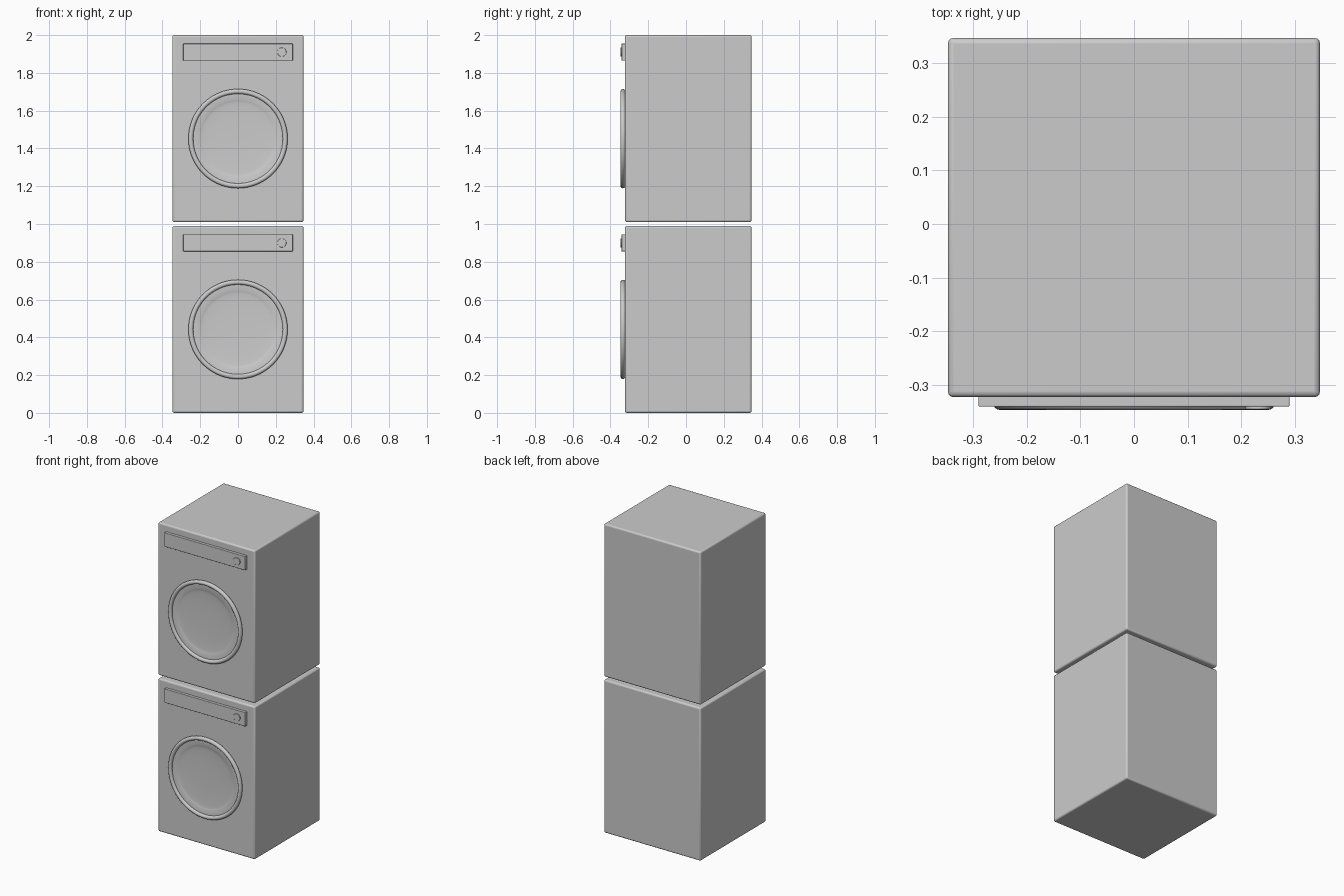
import bpy
import math

if "Cube" in bpy.data.objects:
    bpy.data.objects.remove(bpy.data.objects["Cube"])

FRONT = -0.323  # y of the cabinet front face


def finish(obj, name, bevel=0.0, segments=3):
    obj.name = name
    if bevel:
        mod = obj.modifiers.new("Bevel", "BEVEL")
        mod.width = bevel
        mod.segments = segments
    bpy.ops.object.shade_smooth_by_angle(angle=math.radians(35))
    return obj


def box(name, x, y, z, bevel, segments=3):
    bpy.ops.mesh.primitive_cube_add(
        size=1, location=(sum(x) / 2, sum(y) / 2, sum(z) / 2))
    obj = bpy.context.object
    obj.scale = (x[1] - x[0], y[1] - y[0], z[1] - z[0])
    bpy.ops.object.transform_apply(location=False, rotation=False, scale=True)
    return finish(obj, name, bevel, segments)


def lathe(name, profile, z, steps=64):
    """Spin (radius, y) points about the y axis; radius 0 closes the centre."""
    verts, faces, rings = [], [], []
    for r, y in profile:
        n = 1 if r == 0 else steps
        rings.append([len(verts) + i for i in range(n)])
        for i in range(n):
            a = 2 * math.pi * i / steps
            verts.append((r * math.cos(a), y, r * math.sin(a)))
    for a, b in zip(rings, rings[1:]):
        for i in range(steps):
            j = (i + 1) % steps
            if len(b) == 1:
                faces.append((a[i], a[j], b[0]))
            else:
                faces.append((a[i], a[j], b[j], b[i]))
    mesh = bpy.data.meshes.new(name)
    mesh.from_pydata(verts, [], faces)
    obj = bpy.data.objects.new(name, mesh)
    bpy.context.collection.objects.link(obj)
    obj.location.z = z
    bpy.ops.object.select_all(action="DESELECT")
    obj.select_set(True)
    bpy.context.view_layer.objects.active = obj
    return finish(obj, name)


def machine(prefix, z):
    # Cabinet with softened edges
    box(prefix + "_cabinet", (-0.347, 0.347), (FRONT, 0.347), (z, z + 0.99), 0.01)

    # Raised control panel and round dial
    box(prefix + "_control_panel", (-0.29, 0.29), (-0.341, FRONT + 0.004),
        (z + 0.855, z + 0.945), 0.002, 2)
    bpy.ops.mesh.primitive_cylinder_add(
        vertices=40, radius=0.024, depth=0.01,
        location=(0.232, -0.341, z + 0.9), rotation=(math.pi / 2, 0, 0))
    finish(bpy.context.object, prefix + "_dial", 0.001, 1)

    # Rounded door ring
    bpy.ops.mesh.primitive_torus_add(
        major_segments=72, minor_segments=16, major_radius=0.25,
        minor_radius=0.013, location=(0, -0.334, z + 0.442),
        rotation=(math.pi / 2, 0, 0))
    finish(bpy.context.object, prefix + "_door_ring")

    # Shallow dished door glass
    dish = [(0.205 * math.cos(t), -0.334 + 0.008 * math.sin(t))
            for t in [math.pi / 2 * i / 8 for i in range(8)]]
    lathe(prefix + "_door_glass",
          [(0.245, FRONT), (0.245, -0.334)] + dish + [(0, -0.326)], z + 0.442)


# Two identical stacked machines
machine("lower", 0.0)
machine("upper", 1.01)
